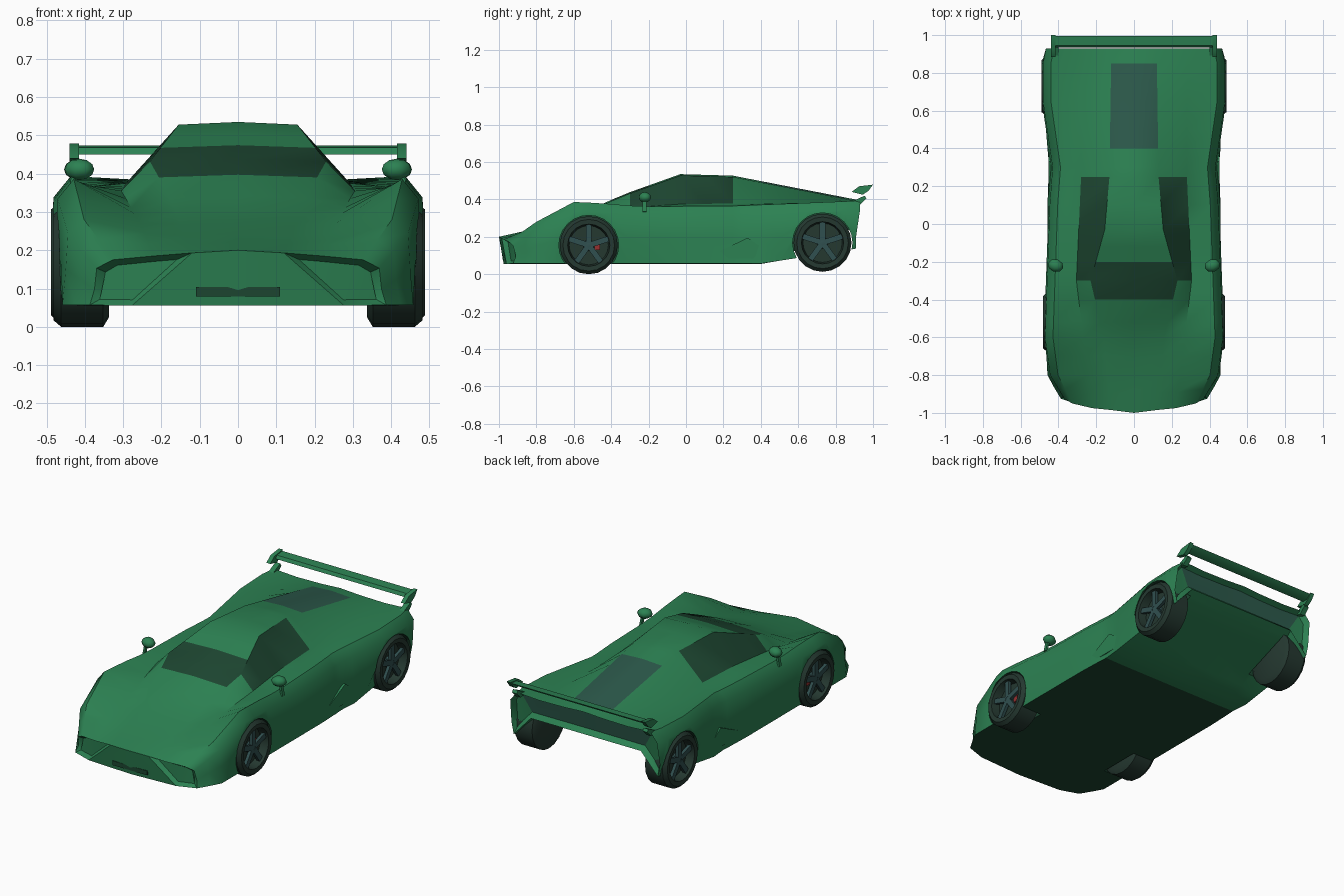
import bpy, bmesh, math
from mathutils import Vector, Matrix

if "Cube" in bpy.data.objects:
    bpy.data.objects.remove(bpy.data.objects["Cube"])


def material(name, r, g, b):
    m = bpy.data.materials.new(name)
    m.diffuse_color = (r, g, b, 1)
    m.use_nodes = True
    m.node_tree.nodes["Principled BSDF"].inputs["Base Color"].default_value = m.diffuse_color
    return m


GREEN = material("green_paint", 0.025, 0.22, 0.085)
DARK = material("dark_glass", 0.012, 0.06, 0.03)
SLATE = material("slate_panel", 0.025, 0.10, 0.07)
TYRE = material("tyre_rubber", 0.018, 0.04, 0.03)
RIM = material("rim_metal", 0.03, 0.08, 0.08)
RED = material("brake_red", 0.3, 0.03, 0.03)


def smooth(ob, angle=40):
    bpy.ops.object.select_all(action='DESELECT')
    ob.select_set(True)
    bpy.context.view_layer.objects.active = ob
    bpy.ops.object.shade_smooth_by_angle(angle=math.radians(angle))


def finish(name, bm, mats, angle=40):
    bmesh.ops.recalc_face_normals(bm, faces=bm.faces)
    me = bpy.data.meshes.new(name)
    bm.to_mesh(me)
    bm.free()
    ob = bpy.data.objects.new(name, me)
    bpy.context.collection.objects.link(ob)
    for m in mats:
        me.materials.append(m)
    smooth(ob, angle)
    return ob


# Body curves along the length: (y, value)
ROOF_Z = [(-1, .2), (-.8, .245), (-.6, .305), (-.48, .362), (-.33, .428), (-.03, .535), (.25, .527), (.93, .395)]
ROOF_X = [(-1, .12), (-.6, .16), (-.3, .23), (-.03, .155), (.25, .13), (.93, .12)]
BASE_Z = [(-1, .185), (-.8, .245), (-.6, .295), (-.3, .355), (-.03, .375), (.93, .385)]
BASE_X = [(-1, .22), (-.3, .305), (.25, .28), (.93, .28)]
FENDER_Z = [(-1, .175), (-.8, .28), (-.6, .386), (-.45, .38), (-.25, .362), (.25, .365), (.93, .393)]
SIDE_X = [(-1, .375), (-.8, .45), (-.6, .477), (.1, .452), (.3, .437), (.65, .488), (.85, .488), (.93, .472)]
NOSE_Y = [-1, -.985, -.975, -.95, -.925, -.91, -.925, -.96, -.975]
STATIONS = [-1, -.9, -.8, -.7, -.6, -.52, -.4, -.3, -.2, -.12, -.03, .1, .25, .3, .4, .5, .65, .75, .85, .93]


def curve(points, y):
    for a, b in zip(points, points[1:]):
        if y <= b[0]:
            return a[1] + (y - a[0]) / (b[0] - a[0]) * (b[1] - a[1])
    return points[-1][1]


# Half cross-section, from the centre of the roof round to the centre of the floor
def section(y):
    roof, fender, side = curve(ROOF_Z, y), curve(FENDER_Z, y), curve(SIDE_X, y)
    mid = fender / 2 + .01
    ramp = max(0, y - .4) * .38
    xz = [(0, roof), (curve(ROOF_X, y), roof - .007), (curve(BASE_X, y), curve(BASE_Z, y)),
          (side - .048, fender), (side - .006, fender - .28 * (fender - mid)), (side, mid),
          (min(side + .012, .458), .057 + ramp * .4), (side * .74, .055 + ramp), (0, .055 + ramp)]
    out = []
    for k, (x, z) in enumerate(xz):
        py = min(y, .91) if k > 4 else y
        if y < -.8:
            py = NOSE_Y[k] + (y + 1) * 5 * (-.8 - NOSE_Y[k])
        out.append(Vector((x, py, z)))
    return out


# Body shell: loft the sections, with windows, engine cover and floor coloured
bm = bmesh.new()
rings = []
for y in STATIONS:
    half = section(y)
    loop = half + [Vector((-p.x, p.y, p.z)) for p in half[7:0:-1]]
    rings.append([bm.verts.new(p) for p in loop])
for i, (a, b) in enumerate(zip(rings, rings[1:])):
    ym = (STATIONS[i] + STATIONS[i + 1]) / 2
    for k in range(16):
        j = (k + 1) % 16
        f = bm.faces.new((a[k], a[j], b[j], b[k]))
        if k in (0, 15) and -.38 < ym < -.2 or k in (1, 14) and -.3 < ym < .2:
            f.material_index = 1
        elif k in (0, 15) and .4 < ym < .85:
            f.material_index = 2
        elif k in (6, 7, 8, 9) and ym < .35:
            f.material_index = 1
caps = []
for ring in (rings[0], rings[-1]):
    for idx in ((0, 1, 7, 8), (1, 2, 3, 7), (3, 4, 5, 6, 7)):
        for mirrored in (False, True):
            caps.append(bm.faces.new([ring[(16 - n) % 16 if mirrored else n] for n in idx]))
bmesh.ops.recalc_face_normals(bm, faces=bm.faces)
# Front intakes and recessed tail panel
bmesh.ops.inset_region(bm, faces=caps[2:6], thickness=.015, depth=-.025, use_even_offset=True)
bmesh.ops.inset_region(bm, faces=caps[6:], thickness=.02, depth=-.03, use_even_offset=True)
for f in caps[6:10]:
    f.material_index = 2
body = finish("body", bm, [GREEN, DARK, SLATE])

# Wheel wells
WHEELS = [("front", -.52, .155, .482), ("rear", .73, .168, .489)]
for label, wy, wz, wx in WHEELS:
    for s in (-1, 1):
        bpy.ops.mesh.primitive_cylinder_add(vertices=24, radius=.16, depth=.3,
                                            location=(s * .48, wy, wz), rotation=(0, math.pi / 2, 0))
        cutter = bpy.context.object
        cutter.hide_render = True
        cutter.data.materials.append(DARK)
        mod = body.modifiers.new("well", 'BOOLEAN')
        mod.operation, mod.solver, mod.object = 'DIFFERENCE', 'EXACT', cutter
        mod.material_mode = 'TRANSFER'
        bpy.context.view_layer.objects.active = body
        bpy.ops.object.modifier_apply(modifier=mod.name)
        bpy.data.objects.remove(cutter, do_unlink=True)
smooth(body, 50)


def lathe(bm, profile, c, s, n=20):
    rows = []
    for dx, r in profile:
        if r == 0:
            rows.append([bm.verts.new((c.x + s * dx, c.y, c.z))] * n)
        else:
            angles = [2 * math.pi * k / n for k in range(n)]
            rows.append([bm.verts.new((c.x + s * dx, c.y + r * math.sin(t), c.z + r * math.cos(t)))
                         for t in angles])
    for a, b in zip(rows, rows[1:]):
        for k in range(n):
            j = (k + 1) % n
            bm.faces.new(list(dict.fromkeys((a[k], a[j], b[j], b[k]))))


def box(bm, centre, size, rot=Matrix.Identity(4)):
    place = Matrix.Translation(centre) @ rot @ Matrix.Diagonal((*size, 1))
    bmesh.ops.create_cube(bm, size=1, matrix=place)


# Wheels: dished tyre, hub with five spokes, red caliper at the front
TYRE_PROFILE = [(-.145, 0), (-.145, .13), (-.13, .155), (-.02, .155), (0, .138),
                (-.002, .113), (-.05, .105), (-.05, 0)]
for label, wy, wz, wx in WHEELS:
    for s, side in ((-1, "left"), (1, "right")):
        c = Vector((s * wx, wy, wz))
        bm = bmesh.new()
        lathe(bm, TYRE_PROFILE, c, s)
        finish(f"{label}_{side}_tyre", bm, [TYRE])
        bm = bmesh.new()
        lathe(bm, [(-.05, 0), (-.05, .03), (-.02, .025), (-.015, 0)], c, s, 10)
        for k in range(5):
            rot = Matrix.Rotation(2 * math.pi * k / 5, 4, 'X')
            box(bm, c + Vector((-s * .025, 0, 0)) + rot @ Vector((0, 0, .062)), (.018, .03, .1), rot)
        finish(f"{label}_{side}_spokes", bm, [RIM], 30)
        if label == "front":
            bm = bmesh.new()
            box(bm, c + Vector((-s * .045, .045, 0)), (.015, .03, .05))
            finish(f"{label}_{side}_caliper", bm, [RED], 30)

# Door mirrors on short stalks
for s, side in ((-1, "left"), (1, "right")):
    bm = bmesh.new()
    bmesh.ops.create_uvsphere(bm, u_segments=8, v_segments=6, radius=1,
                              matrix=Matrix.Translation((s * .415, -.22, .411))
                              @ Matrix.Rotation(s * .35, 4, 'Z') @ Matrix.Diagonal((.042, .034, .028, 1)))
    box(bm, (s * .434, -.222, .368), (.012, .02, .07), Matrix.Rotation(s * -.2, 4, 'Y'))
    finish(f"{side}_mirror", bm, [GREEN], 60)


def extrude_x(name, outline, x0, x1):
    bm = bmesh.new()
    a, b = [[bm.verts.new((x, y, z)) for y, z in outline] for x in (x0, x1)]
    bm.faces.new(a)
    bm.faces.new(b)
    for k in range(len(a)):
        j = (k + 1) % len(a)
        bm.faces.new((a[k], a[j], b[j], b[k]))
    finish(name, bm, [GREEN])


# Rear wing with small end plates
extrude_x("rear_wing", [(.935, .45), (.945, .468), (.995, .473), (.965, .45)], -.43, .43)
PLATE = [(.885, .44), (.925, .47), (1.0, .479), (.975, .445), (.945, .425)]
for s, side in ((-1, "left"), (1, "right")):
    extrude_x(f"{side}_wing_end_plate", PLATE, s * .415, s * .44)
    # Raised lip at the tail corner
    extrude_x(f"{side}_tail_lip", [(.87, .38), (.955, .42), (.965, .405), (.93, .37)], s * .40, s * .43)

# Side intake blade ahead of the rear wheel
for s, side in ((-1, "left"), (1, "right")):
    extrude_x(f"{side}_intake_blade", [(.1, .085), (.33, .195), (.45, .11), (.45, .085)], s * .42, s * .452)

# Lower centre grille on the nose
bm = bmesh.new()
box(bm, (0, -.972, .092), (.22, .02, .025))
finish("nose_grille", bm, [DARK], 30)
